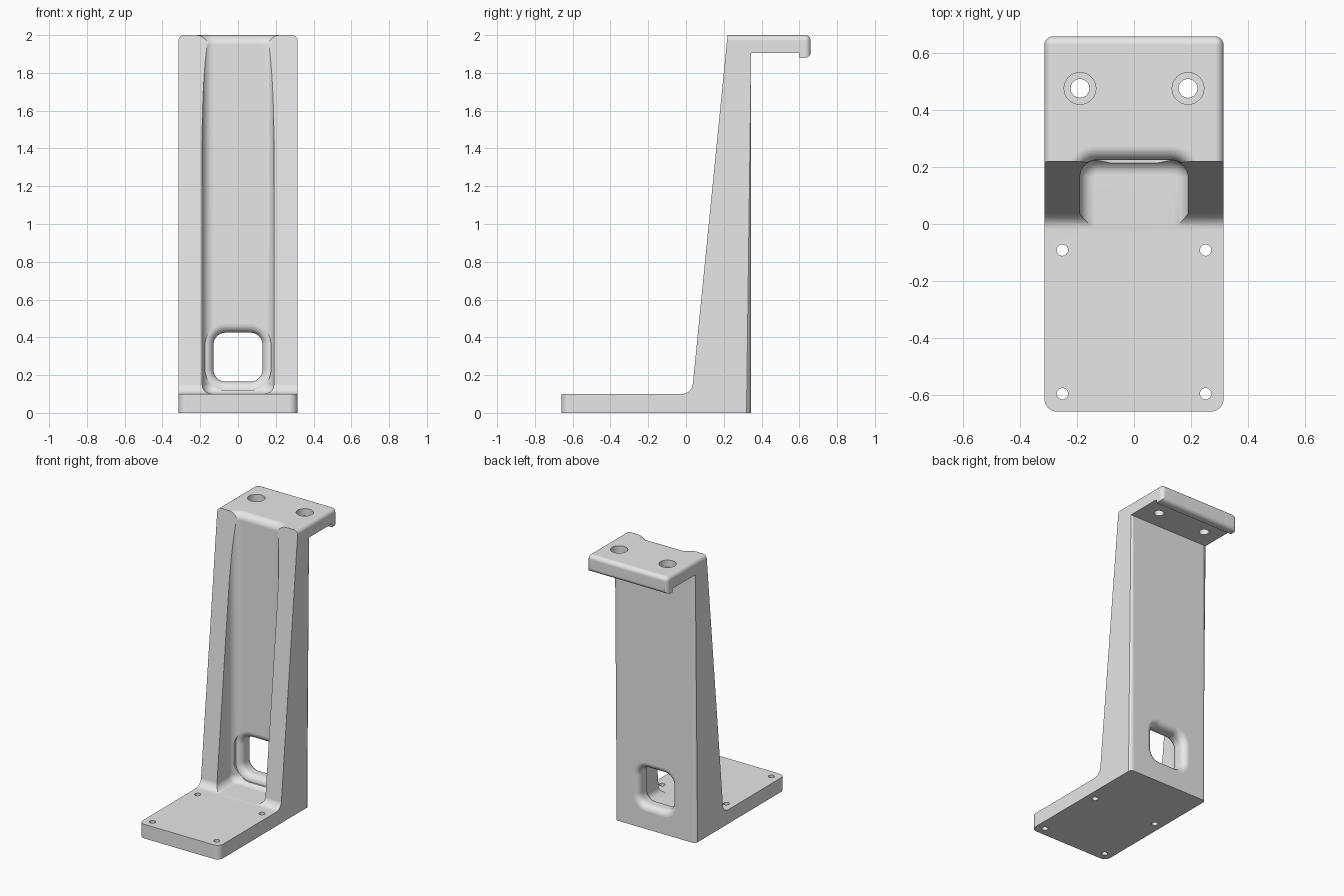
import bpy, bmesh
from math import sin, cos, pi, sqrt, radians
from mathutils import Matrix

cube = bpy.data.objects.get("Cube")
if cube:
    bpy.data.objects.remove(cube, do_unlink=True)

grey = bpy.data.materials.new("light grey")
grey.use_nodes = True
colour = (0.8, 0.8, 0.8, 1)
grey.diffuse_color = colour
grey.node_tree.nodes["Principled BSDF"].inputs["Base Color"].default_value = colour

HALF = 0.315    # half width of the bracket
FLOOR = 0.1     # base plate thickness
BACK = 0.345    # rear face of the column
WALL = 0.225    # front face of the column's rear wall
TOP = 2.0


def finish(bm, name):
    bmesh.ops.recalc_face_normals(bm, faces=bm.faces)
    mesh = bpy.data.meshes.new(name)
    bm.to_mesh(mesh)
    bm.free()
    obj = bpy.data.objects.new(name, mesh)
    bpy.context.collection.objects.link(obj)
    return obj


def round_edges(bm, radius, segments, test):
    edges = []
    for e in bm.edges:
        a, b = e.verts[0].co, e.verts[1].co
        if test((a + b) / 2, abs(a.x - b.x) > 0.1, abs(a.z - b.z) > 0.01):
            edges.append(e)
    bmesh.ops.bevel(bm, geom=edges, offset=radius, segments=segments,
                    profile=0.5, affect='EDGES', clamp_overlap=True)


def rounded_loft(name, hx, hy, radius, rows, place, steps=8):
    """Rounded rectangle swept along local z; rows hold (z, outward growth)."""
    bm = bmesh.new()
    rings = []
    for z, grow in rows:
        ring = []
        for q, (sx, sy) in enumerate([(1, 1), (-1, 1), (-1, -1), (1, -1)]):
            for i in range(steps + 1):
                if hx == radius and i == steps:
                    continue          # full circle: corners share end points
                a = (q + i / steps) * pi / 2
                ring.append(bm.verts.new((
                    sx * (hx - radius) + (radius + grow) * cos(a),
                    sy * (hy - radius) + (radius + grow) * sin(a), z)))
        rings.append(ring)
    n = len(rings[0])
    for low, high in zip(rings, rings[1:]):
        for i in range(n):
            j = (i + 1) % n
            bm.faces.new((low[i], low[j], high[j], high[i]))
    bm.faces.new(rings[0])
    bm.faces.new(rings[-1])
    bm.transform(place)
    return finish(bm, name)


def flare(start, end, radius, steps=7):
    """Rows of a convex fillet that opens out from start to end."""
    rows = []
    for i in range(steps + 1):
        t = i / steps * pi / 2
        rows.append((start + (end - start) * sin(t), radius * (1 - cos(t))))
    return rows


# Bracket body: side profile swept across the width
profile = [(-0.66, 0), (BACK, 0), (BACK, 1.905), (0.6, 1.905), (0.602, 1.88),
           (0.66, 1.88), (0.66, TOP), (0.22, TOP), (0.031, FLOOR), (-0.66, FLOOR)]
bm = bmesh.new()
side = bm.faces.new([bm.verts.new((-HALF, y, z)) for y, z in profile])
sweep = bmesh.ops.extrude_face_region(bm, geom=[side])
bmesh.ops.translate(bm, vec=(2 * HALF, 0, 0),
                    verts=[v for v in sweep["geom"] if isinstance(v, bmesh.types.BMVert)])
bmesh.ops.recalc_face_normals(bm, faces=bm.faces)

# Fillet between plate and column, then plate corners, column and shelf edges
round_edges(bm, 0.052, 8, lambda m, wide, tall: wide and abs(m.y - 0.031) < 0.01)
round_edges(bm, 0.045, 8, lambda m, wide, tall: tall and m.y < -0.6)
round_edges(bm, 0.025, 6, lambda m, wide, tall:
            tall and abs(m.y - BACK) < 0.01)
round_edges(bm, 0.03, 6, lambda m, wide, tall:
            m.y > 0.65 or (not wide and m.z > 1.99))
bracket = finish(bm, "bracket")

# Pocket in the column front, with a rounded floor and a flared top
r = 0.05
rows = []
for i in range(8):
    t = i / 7 * pi / 2
    rows.append((FLOOR + 0.001 + r * (1 - cos(t)), r * (sin(t) - 1)))
rows += flare(TOP - r, TOP, r) + [(TOP + 0.1, r)]
front = -0.3
cutters = [rounded_loft("pocket_cutter", 0.19, (WALL - front) / 2, 0.06, rows,
                        Matrix.Translation((0, (WALL + front) / 2, 0)))]

# Window through the rear wall, rounded outwards on both sides
r = 0.045
rows = [(WALL - 0.03, r)] + flare(WALL + r, WALL, r)[::-1]
rows += flare(BACK - r, BACK, r) + [(BACK + 0.05, r)]
cutters.append(rounded_loft("window_cutter", 0.13, 0.13, 0.065, rows,
               Matrix.Translation((0, 0, 0.295)) @ Matrix.Rotation(-pi / 2, 4, 'X')))

# Screw holes: counterbored in the shelf, plain in the plate
for sx in (-1, 1):
    rows = [(1.8, 0), (1.95, 0), (1.95, 0.023), (2.1, 0.023)]
    cutters.append(rounded_loft("shelf_hole_cutter", 0.033, 0.033, 0.033, rows,
                                Matrix.Translation((sx * 0.19, 0.477, 0))))
    for y in (-0.092, -0.597):
        cutters.append(rounded_loft("plate_hole_cutter", 0.02, 0.02, 0.02,
                                    [(-0.1, 0), (0.3, 0)],
                                    Matrix.Translation((sx * 0.252, y, 0))))

bpy.context.view_layer.objects.active = bracket
for cutter in cutters:
    cutter.hide_render = True
    cut = bracket.modifiers.new("cut", 'BOOLEAN')
    cut.operation = 'DIFFERENCE'
    cut.solver = 'EXACT'
    cut.object = cutter
    bpy.ops.object.modifier_apply(modifier=cut.name)
    bpy.data.objects.remove(cutter, do_unlink=True)

# Smooth fillets, flat faces and crisp corners
bracket.data.materials.clear()
bracket.data.materials.append(grey)
for obj in bpy.context.selected_objects:
    obj.select_set(False)
bracket.select_set(True)
bpy.ops.object.shade_smooth_by_angle(angle=radians(28))
normals = bracket.modifiers.new("flat_face_normals", 'WEIGHTED_NORMAL')
normals.keep_sharp = True
